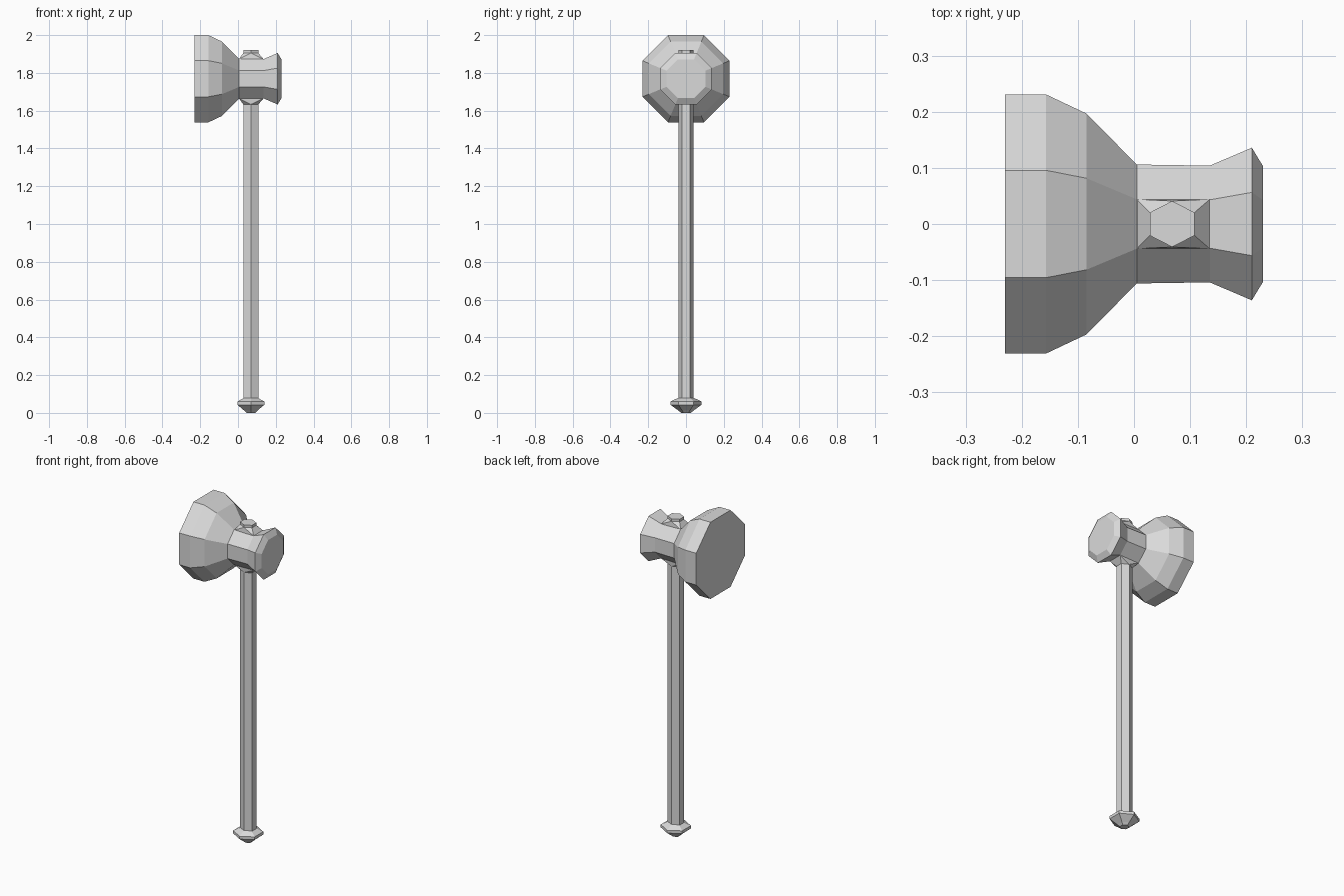
import bpy, bmesh
from math import cos, sin, pi

if "Cube" in bpy.data.objects:
    bpy.data.objects.remove(bpy.data.objects["Cube"])

GRIP_X, HEAD_Z = 0.068, 1.769

metal = bpy.data.materials.new("plain_grey")
metal.use_nodes = True
grey = (0.7, 0.7, 0.7, 1)
metal.diffuse_color = grey
metal.node_tree.nodes["Principled BSDF"].inputs["Base Color"].default_value = grey


def add_object(name, bm):
    bmesh.ops.recalc_face_normals(bm, faces=bm.faces)
    mesh = bpy.data.meshes.new(name)
    bm.to_mesh(mesh)
    bm.free()
    mesh.materials.append(metal)
    obj = bpy.data.objects.new(name, mesh)
    bpy.context.collection.objects.link(obj)
    return obj


def loft(name, rings):
    """Skin a list of equal-sized point rings and cap both ends."""
    bm = bmesh.new()
    loops = [[bm.verts.new(p) for p in ring] for ring in rings]
    n = len(loops[0])
    for a, b in zip(loops, loops[1:]):
        for i in range(n):
            j = (i + 1) % n
            bm.faces.new((a[i], a[j], b[j], b[i]))
    bm.faces.new(loops[0])
    bm.faces.new(loops[-1])
    return add_object(name, bm)


def octagon(x, apothem):
    r = apothem / cos(pi / 8)
    angles = [(i + 0.5) * pi / 4 for i in range(8)]
    return [(x, r * cos(a), HEAD_Z + r * sin(a)) for a in angles]


def hexagon(z, r):
    # Corners point to the front and back; slightly widened along x
    angles = [i * pi / 3 for i in range(6)]
    return [(GRIP_X + 1.12 * r * sin(a), r * cos(a), z) for a in angles]


# Hammer head: wide striking bell, narrow waist, small flared face
head_profile = [(-0.23, 0.231), (-0.157, 0.231), (-0.085, 0.197), (0.005, 0.106),
                (0.135, 0.104), (0.21, 0.136), (0.23, 0.103)]
loft("hammer_head", [octagon(x, a) for x, a in head_profile])

# Shaft and the tip that shows above the head
loft("shaft", [hexagon(0.075, 0.041), hexagon(1.92, 0.041)])

# Collars blending the square waist into the hexagonal shaft
for name, side in (("upper_collar", 1), ("lower_collar", -1)):
    bm = bmesh.new()
    corners = [(x, y, HEAD_Z + side * 0.104) for x in (0.005, 0.135) for y in (-0.044, 0.044)]
    for p in corners + hexagon(HEAD_Z + side * 0.136, 0.041):
        bm.verts.new(p)
    bmesh.ops.convex_hull(bm, input=bm.verts)
    bmesh.ops.dissolve_limit(bm, angle_limit=0.01, verts=bm.verts, edges=bm.edges)
    add_object(name, bm)

# Pommel
pommel_profile = [(0.0, 0.026), (0.012, 0.04), (0.043, 0.082), (0.06, 0.082), (0.08, 0.041)]
pommel = loft("pommel", [hexagon(z, r) for z, r in pommel_profile])
pommel.scale.x = 0.9
pommel.location.x = 0.1 * GRIP_X
